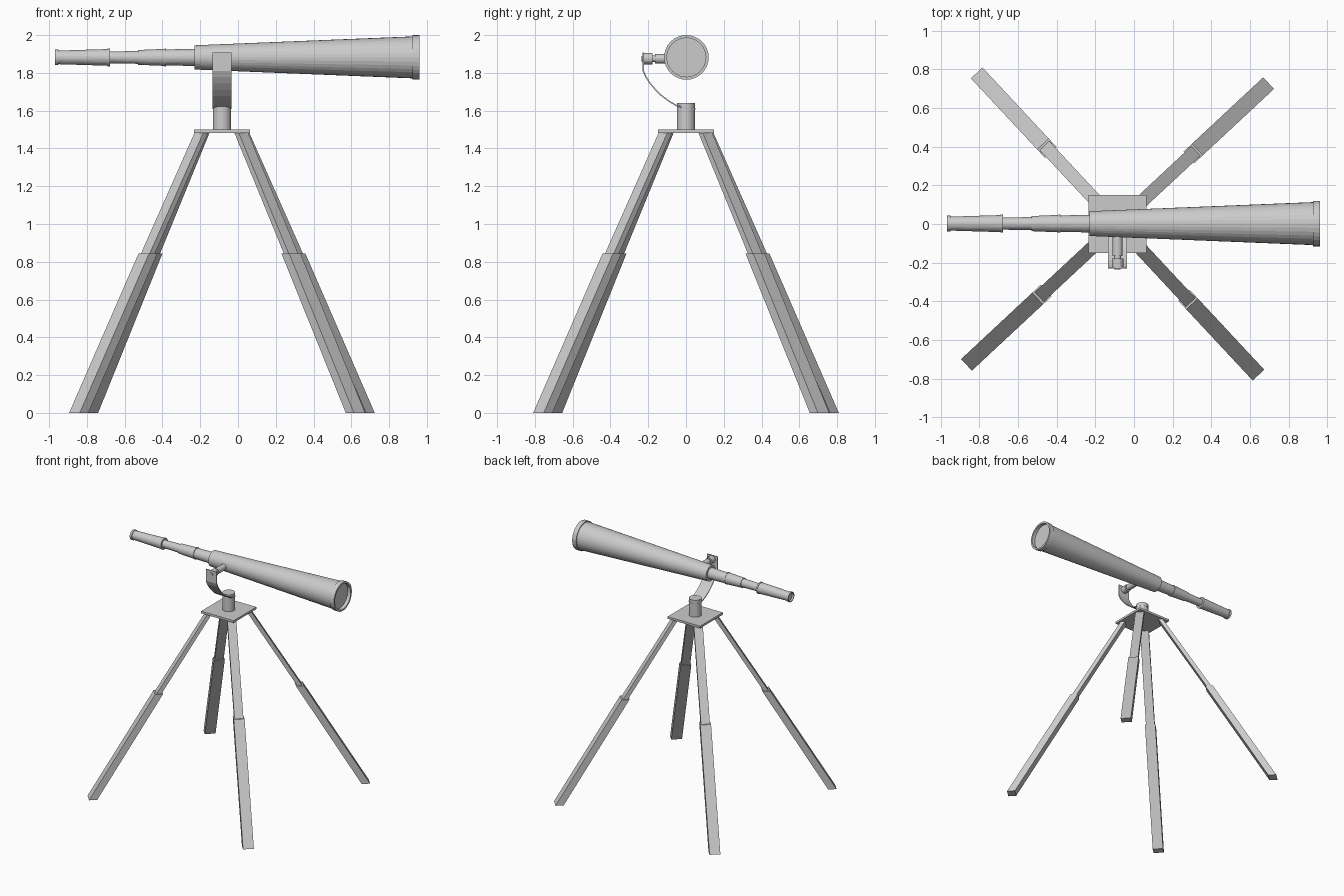
import bpy, bmesh
from math import cos, sin, pi, radians
from mathutils import Vector, Matrix

if "Cube" in bpy.data.objects:
    bpy.data.objects.remove(bpy.data.objects["Cube"])

CX = -0.085      # vertical axis of the stand
AXIS_Z = 1.882   # height of the telescope axis


def finish(name, bm):
    bmesh.ops.remove_doubles(bm, verts=bm.verts, dist=1e-5)
    bmesh.ops.recalc_face_normals(bm, faces=bm.faces)
    me = bpy.data.meshes.new(name)
    bm.to_mesh(me)
    bm.free()
    ob = bpy.data.objects.new(name, me)
    bpy.context.collection.objects.link(ob)
    return ob


def lathe(name, profile, origin, direction, sides=32):
    """Revolve (distance along axis, radius) points; both ends are capped."""
    bm = bmesh.new()
    rot = Vector((0, 0, 1)).rotation_difference(Vector(direction)).to_matrix().to_4x4()
    m = Matrix.Translation(origin) @ rot
    rings = [[bm.verts.new(m @ Vector((r * cos(2 * pi * i / sides), r * sin(2 * pi * i / sides), d)))
              for i in range(sides)] for d, r in profile]
    for a, b in zip(rings, rings[1:]):
        for i in range(sides):
            j = (i + 1) % sides
            bm.faces.new((a[i], a[j], b[j], b[i]))
    bm.faces.new(rings[0])
    bm.faces.new(rings[-1])
    return finish(name, bm)


def leg_section(name, angle, half_w, top, bottom):
    """Slanted bar; top and bottom are (z, inner radius, outer radius)."""
    bm = bmesh.new()
    u = Vector((cos(angle), sin(angle), 0))
    v = Vector((-sin(angle), cos(angle), 0))
    loops = []
    for z, r0, r1 in (top, bottom):
        c = Vector((CX, 0, z))
        loops.append([bm.verts.new(c + u * r + v * s) for r, s in
                      ((r0, -half_w), (r1, -half_w), (r1, half_w), (r0, half_w))])
    a, b = loops
    for i in range(4):
        j = (i + 1) % 4
        bm.faces.new((a[i], a[j], b[j], b[i]))
    bm.faces.new(a)
    bm.faces.new(b)
    return finish(name, bm)


# Telescope: eyepiece, draw tubes and tapered main barrel with recessed lenses
TUBE = (0, 0.002, AXIS_Z)
lathe("eyepiece_tube", [(-0.955, 0.032), (-0.968, 0.034), (-0.968, 0.041), (-0.95, 0.041),
                        (-0.95, 0.036), (-0.69, 0.044), (-0.69, 0.047), (-0.678, 0.047),
                        (-0.678, 0.03)], TUBE, (1, 0, 0))
lathe("inner_draw_tube", [(-0.69, 0.031), (-0.52, 0.034)], TUBE, (1, 0, 0))
lathe("outer_draw_tube", [(-0.53, 0.03), (-0.53, 0.039), (-0.39, 0.045), (-0.39, 0.047),
                          (-0.38, 0.047), (-0.38, 0.042), (-0.22, 0.046)], TUBE, (1, 0, 0))
lathe("main_barrel", [(-0.23, 0.04), (-0.23, 0.064), (0.925, 0.111), (0.925, 0.118),
                      (0.962, 0.118), (0.962, 0.103), (0.935, 0.103)], TUBE, (1, 0, 0))

# Side pivot joining barrel and bracket
PIVOT = (CX, 0, 1.875)
lathe("pivot_pin", [(0.04, 0.025), (0.165, 0.025)], PIVOT, (0, -1, 0), 16)
lathe("pivot_collar", [(0.12, 0.018), (0.178, 0.018), (0.178, 0.03), (0.222, 0.03)],
      PIVOT, (0, -1, 0), 16)
lathe("pivot_bolt", [(0.16, 0.015), (0.235, 0.015)], PIVOT, (0, -1, 0), 16)

# Curved strap bracket with a rounded lower end: (y, z, half width)
strap = [(-0.226, 1.907, .05), (-0.226, 1.81, .05), (-0.213, 1.78, .05), (-0.19, 1.745, .05),
         (-0.163, 1.713, .05), (-0.13, 1.68, .05), (-0.09, 1.65, .05), (-0.05, 1.627, .05),
         (0, 1.612, .05), (0.025, 1.611, .043), (0.043, 1.611, .025), (0.05, 1.611, .006)]
bm = bmesh.new()
rows = [[bm.verts.new((CX + s * w, y, z)) for s in (-1, 1)] for y, z, w in strap]
for a, b in zip(rows, rows[1:]):
    bm.faces.new((a[0], a[1], b[1], b[0]))
bracket = finish("curved_bracket", bm)
mod = bracket.modifiers.new("thickness", "SOLIDIFY")
mod.thickness = 0.007
mod.offset = 0

# Post and square top plate
lathe("post", [(1.49, 0.048), (1.64, 0.048)], (CX, 0, 0), (0, 0, 1))
bm = bmesh.new()
bmesh.ops.create_cube(bm, size=1, matrix=Matrix.Translation((CX, 0, 1.491))
                      @ Matrix.Diagonal((0.298, 0.298, 0.018, 1)))
finish("top_plate", bm)

# Four splayed legs, each with a slim upper and a wider lower section
for k in range(4):
    ang = radians(43 + 90 * k)
    leg_section(f"upper_leg_{k + 1}", ang, 0.034, (1.484, 0.132, 0.166), (0.80, 0.543, 0.581))
    leg_section(f"lower_leg_{k + 1}", ang, 0.041, (0.845, 0.505, 0.565), (0.0, 1.005, 1.068))
